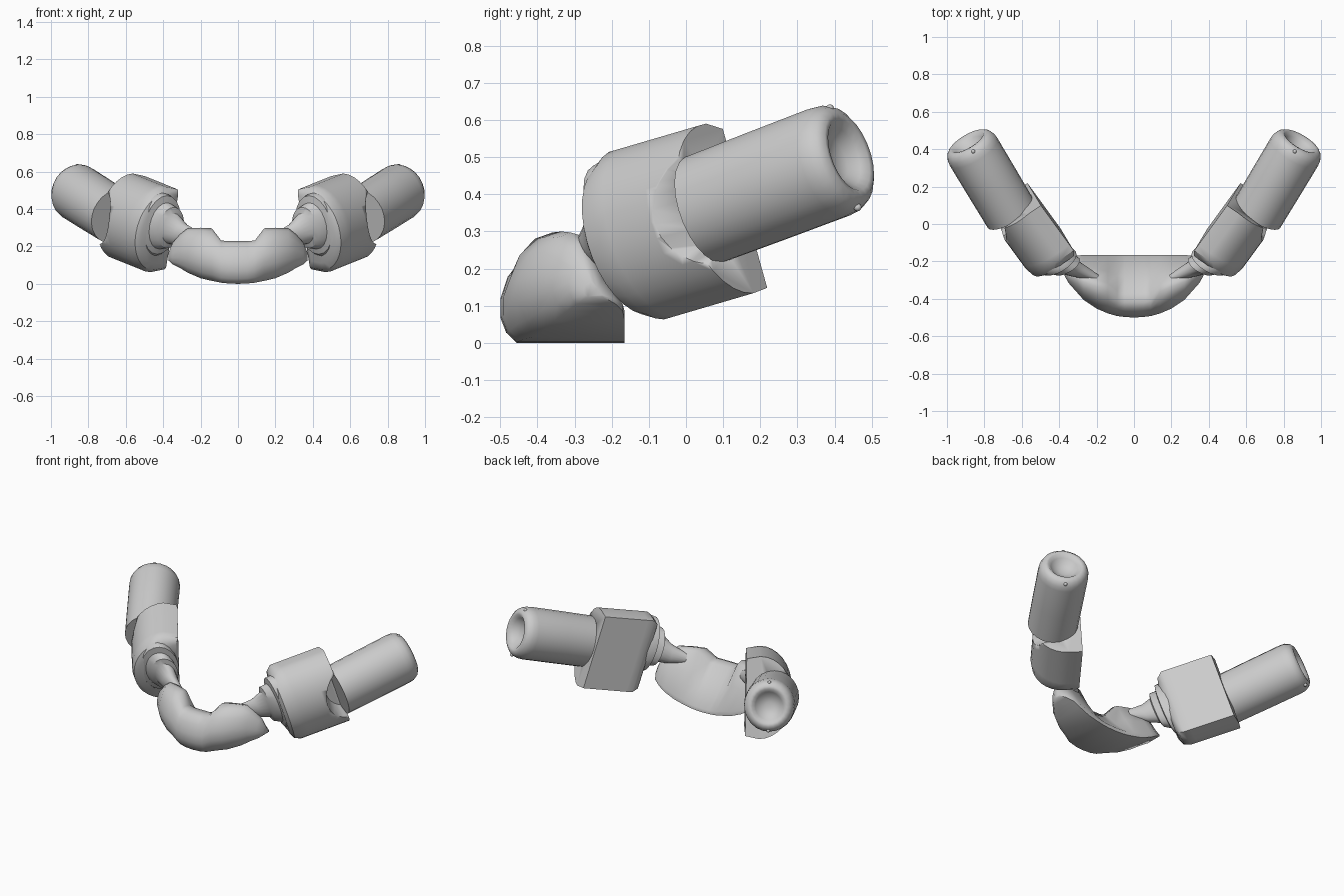
import bpy, bmesh, math
from mathutils import Vector

if "Cube" in bpy.data.objects:
    bpy.data.objects.remove(bpy.data.objects["Cube"])

# Arm frame: D along the arm, S sideways (outward), U up across the arm
D = Vector((0.6, 1.0, 0.38)).normalized()
U = (Vector((0, 0, 1)) - D * D.z).normalized()
S = D.cross(U).normalized()


def finish(bm, name, angle=40):
    bmesh.ops.recalc_face_normals(bm, faces=bm.faces)
    me = bpy.data.meshes.new(name)
    bm.to_mesh(me)
    bm.free()
    ob = bpy.data.objects.new(name, me)
    bpy.context.collection.objects.link(ob)
    bpy.ops.object.select_all(action='DESELECT')
    ob.select_set(True)
    bpy.context.view_layer.objects.active = ob
    bpy.ops.object.shade_smooth_by_angle(angle=math.radians(angle))
    return ob


def loft(name, rings, angle=40):
    """Skin a list of equal-length point rings and cap both ends."""
    bm = bmesh.new()
    vs = [[bm.verts.new(p) for p in r] for r in rings]
    n = len(vs[0])
    for a, b in zip(vs, vs[1:]):
        for i in range(n):
            bm.faces.new((a[i], a[(i + 1) % n], b[(i + 1) % n], b[i]))
    bm.faces.new(vs[0])
    bm.faces.new(vs[-1])
    return finish(bm, name, angle)


def ellipse(c, rs, ru, n=20):
    return [c + S * rs * math.cos(2 * math.pi * i / n) + U * ru * math.sin(2 * math.pi * i / n)
            for i in range(n)]


def d_ring(c, k=1.0, bulge=0.0):
    """D-shaped section: flat inner side, rounded outer side."""
    pts = []
    for i in range(17):
        a = -math.pi / 2 + math.pi * i / 16
        pts.append(c + S * k * (-0.05 + 0.19 * math.cos(a)) + U * k * 0.24 * math.sin(a)
                   - D * bulge * math.cos(a))
    for u in (0.225, 0.08, -0.08, -0.225):
        pts.append(c - S * k * 0.13 + U * k * u)
    return pts


def mirror(ob):
    ob.modifiers.new("mirror", 'MIRROR')


# Curved centre piece: cross-sections across x
# x, front y, bottom z, top y, top z, back y
half = [(0, -.50, 0, -.42, .228, -.165), (.05, -.497, .002, -.42, .228, -.165),
        (.09, -.492, .006, -.41, .232, -.165), (.14, -.478, .016, -.36, .297, -.165),
        (.20, -.452, .03, -.335, .30, -.165), (.27, -.405, .06, -.31, .297, -.165),
        (.31, -.36, .085, -.29, .265, -.17), (.35, -.315, .105, -.275, .22, -.19),
        (.372, -.275, .125, -.255, .165, -.225)]


def centre_ring(x, yf, zb, yt, zt, yb):
    h, w = zt - zb, yt - yf
    return [Vector((x, y, z)) for y, z in (
        (yb, zb), (yf + .55 * w, zb), (yf + .2 * w, zb + .12 * h), (yf, zb + .3 * h),
        (yf, zb + .52 * h), (yf + .25 * w, zb + .78 * h), (yf + .6 * w, zb + .94 * h),
        (yt, zt), (yt + .22 * (yb - yt), zt - .04 * h),
        (yt + .55 * (yb - yt), zb + .55 * h), (yb, zb + .1 * h))]


stations = [(-s[0],) + s[1:] for s in reversed(half[1:])] + half
loft("centre_piece", [centre_ring(*s) for s in stations], 50)

# Cuff: D-section sleeve with a rounded front and a slightly raked back end
front, end = Vector((.46, -.165, .285)), Vector((.645, .092, .362))
rings = [d_ring(front - D * .03, .72, .03), d_ring(front - D * .015, .9, .03)]
for i in range(9):
    t = i / 8
    rings.append(d_ring((front + D * .02).lerp(end, t), 1.0, .02 + .015 * t))
cuff = loft("cuff", rings, 40)

# Rounded recess cut into the outer back of the cuff
rec = Vector((.67, .125, .375))
cutter = loft("recess_cutter", [
    [rec + S * s + (D * math.cos(a) + U * math.sin(a)) * r
     for a in (2 * math.pi * i / 28 for i in range(28))] for s, r in ((0, .13), (.3, .24))])
boolean = cuff.modifiers.new("recess", 'BOOLEAN')
boolean.object = cutter
boolean.solver = 'EXACT'
cutter.hide_render = True
cutter.hide_set(True)
mirror(cuff)

# Stepped neck tapering into the centre piece
neck = [((.50, -.11, .31), .10, .18), ((.43, -.185, .315), .115, .18), ((.405, -.205, .315), .11, .165),
        ((.40, -.208, .31), .085, .13), ((.36, -.225, .30), .08, .115), ((.352, -.228, .295), .06, .085),
        ((.30, -.25, .265), .05, .06), ((.21, -.285, .245), .025, .03)]
mirror(loft("neck", [ellipse(Vector(c), a, b) for c, a, b in neck], 35))

# Barrel with a rounded rim and dished tip
base, L = Vector((.658, .053, .36)), .475
profile = [(0, .147), (.2, .149), (L - .07, .150), (L - .04, .147), (L - .015, .135), (L, .115),
           (L - .002, .098), (L - .02, .08), (L - .045, .055), (L - .055, .02)]
mirror(loft("barrel", [ellipse(base + D * t, r * .98, r * 1.03, 24) for t, r in profile], 45))

# Small studs above and below the rim
for name, k in (("upper_stud", 1), ("lower_stud", -1)):
    bm = bmesh.new()
    bmesh.ops.create_icosphere(bm, subdivisions=2, radius=.011)
    bmesh.ops.translate(bm, verts=bm.verts, vec=base + D * (L - .02) + U * (.137 if k > 0 else -.143))
    mirror(finish(bm, name))
